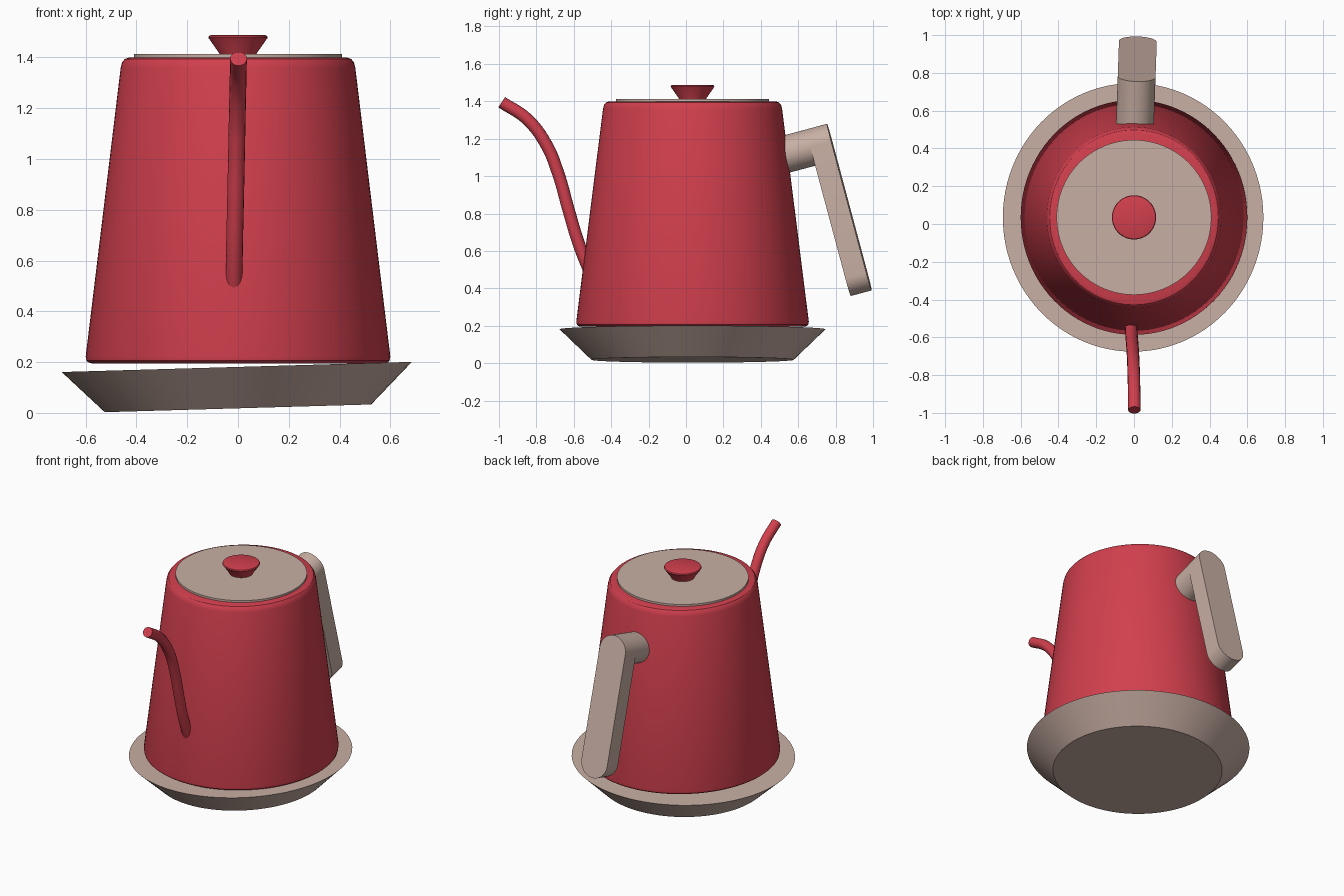
import bpy, bmesh, math
from mathutils import Matrix

if "Cube" in bpy.data.objects:
    bpy.data.objects.remove(bpy.data.objects["Cube"])

CY = 0.035  # y centre of the round parts


def material(name, color):
    m = bpy.data.materials.new(name)
    m.diffuse_color = (*color, 1)
    m.use_nodes = True
    m.node_tree.nodes["Principled BSDF"].inputs["Base Color"].default_value = m.diffuse_color
    return m


RED = material("red_enamel", (0.64, 0.05, 0.075))
TAN = material("pale_wood", (0.58, 0.43, 0.37))


def finish(obj, mat):
    obj.data.materials.append(mat)
    bpy.ops.object.select_all(action='DESELECT')
    obj.select_set(True)
    bpy.context.view_layer.objects.active = obj
    bpy.ops.object.shade_smooth_by_angle(angle=math.radians(32))
    return obj


def add_mesh(name, bm, mat):
    bmesh.ops.recalc_face_normals(bm, faces=bm.faces)
    me = bpy.data.meshes.new(name)
    bm.to_mesh(me)
    bm.free()
    obj = bpy.data.objects.new(name, me)
    bpy.context.collection.objects.link(obj)
    return finish(obj, mat)


def lathe(name, profile, mat, sy=1.0, n=96):
    """Closed solid from (radius, z) rings; sy stretches it along y."""
    bm = bmesh.new()
    rings = [[bm.verts.new((r * math.cos(2 * math.pi * i / n),
                            sy * r * math.sin(2 * math.pi * i / n), z))
              for i in range(n)] for r, z in profile]
    for a, b in zip(rings, rings[1:]):
        for i in range(n):
            j = (i + 1) % n
            bm.faces.new((a[i], a[j], b[j], b[i]))
    bm.faces.new(rings[0])
    bm.faces.new(rings[-1])
    obj = add_mesh(name, bm, mat)
    obj.location.y = CY
    return obj


def capsule_prism(name, r, length, z0, z1, mat, n=24):
    """Capsule outline (a circle when length is 0) extruded from z0 to z1."""
    pts = []
    for y, start in ((length, 0), (0, math.pi)):
        for i in range(n + 1):
            if length == 0 and i == n:
                continue
            a = start + math.pi * i / n
            pts.append((r * math.cos(a), y + r * math.sin(a)))
    bm = bmesh.new()
    face = bm.faces.new([bm.verts.new((x, y, z0)) for x, y in pts])
    ext = bmesh.ops.extrude_face_region(bm, geom=[face])
    bmesh.ops.translate(bm, vec=(0, 0, z1 - z0),
                        verts=[v for v in ext['geom'] if isinstance(v, bmesh.types.BMVert)])
    return add_mesh(name, bm, mat)


# Tapered body with rounded rims
lathe("body", [(0.575, 0.195), (0.588, 0.198), (0.597, 0.206), (0.60, 0.222),
               (0.462, 1.36), (0.457, 1.38), (0.446, 1.394), (0.428, 1.40)], RED, 1.036)

# Lid and knob
lathe("lid", [(0.41, 1.39), (0.41, 1.413)], TAN)
lathe("lid_knob", [(0.07, 1.405), (0.075, 1.418), (0.117, 1.478), (0.114, 1.485),
                   (0.106, 1.488)], RED)

# Slightly tilted base plate
plate = lathe("base_plate", [(0.525, 0), (0.69, 0.163)], TAN, 1.03)
plate.location.z = 0.018
plate.rotation_euler.y = -0.029

# Handle: round stub and flat capsule grip, leaning 15 degrees
place = (Matrix.Translation((0.014, 0.78, 1.183)) @ Matrix.Rotation(math.radians(-2), 4, 'Z')
         @ Matrix.Rotation(math.radians(-75), 4, 'X'))
capsule_prism("handle_grip", 0.10, 0.722, -0.116, 0, TAN).matrix_world = place
capsule_prism("handle_stub", 0.10, 0, -0.40, -0.116, TAN).matrix_world = place

# Gooseneck spout
path = [(-0.016, -0.49, 0.43), (-0.014, -0.572, 0.635), (-0.010, -0.628, 0.82),
        (-0.006, -0.682, 1.01), (-0.003, -0.745, 1.165), (0, -0.85, 1.305),
        (0.002, -0.985, 1.395)]
curve = bpy.data.curves.new("spout", 'CURVE')
curve.dimensions = '3D'
curve.bevel_depth = 0.033
curve.bevel_resolution = 6
curve.use_fill_caps = True
spline = curve.splines.new('BEZIER')
spline.bezier_points.add(len(path) - 1)
for p, co in zip(spline.bezier_points, path):
    p.co = co
    p.handle_left_type = p.handle_right_type = 'AUTO'
spout = bpy.data.objects.new("spout", curve)
bpy.context.collection.objects.link(spout)
bpy.ops.object.select_all(action='DESELECT')
spout.select_set(True)
bpy.context.view_layer.objects.active = spout
bpy.ops.object.convert(target='MESH')
finish(bpy.context.object, RED)
